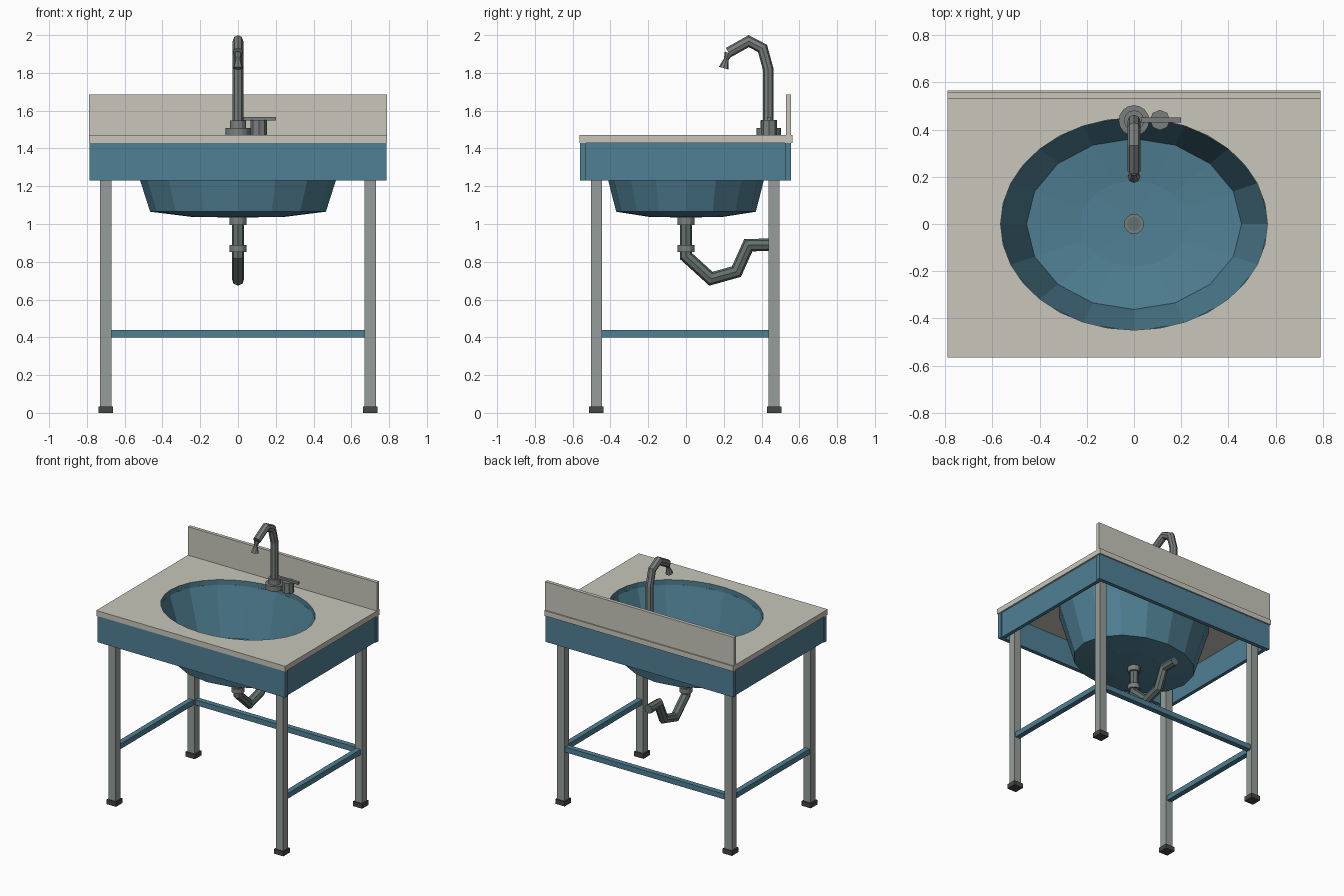
import bpy, bmesh, math
from mathutils import Vector

if "Cube" in bpy.data.objects:
    bpy.data.objects.remove(bpy.data.objects["Cube"])


def material(name, rgb):
    m = bpy.data.materials.new(name)
    m.diffuse_color = (*rgb, 1)
    m.use_nodes = True
    m.node_tree.nodes["Principled BSDF"].inputs["Base Color"].default_value = m.diffuse_color
    return m


STONE = material("pale stone", (0.578, 0.565, 0.497))
BLUE = material("blue enamel", (0.08, 0.216, 0.296))
STEEL = material("leg steel", (0.305, 0.337, 0.319))
CHROME = material("tap metal", (0.195, 0.215, 0.208))
PIPE = material("pipe metal", (0.127, 0.168, 0.155))
RUBBER = material("dark rubber", (0.062, 0.062, 0.057))


def finish(name, bm, *mats):
    bmesh.ops.recalc_face_normals(bm, faces=bm.faces)
    me = bpy.data.meshes.new(name)
    bm.to_mesh(me)
    bm.free()
    for m in mats:
        me.materials.append(m)
    ob = bpy.data.objects.new(name, me)
    bpy.context.collection.objects.link(ob)
    return ob


def box(name, x0, x1, y0, y1, z0, z1, mat):
    bm = bmesh.new()
    bmesh.ops.create_cube(bm, size=1)
    for v in bm.verts:
        v.co = ((x0 + x1) / 2 + v.co.x * (x1 - x0),
                (y0 + y1) / 2 + v.co.y * (y1 - y0),
                (z0 + z1) / 2 + v.co.z * (z1 - z0))
    return finish(name, bm, mat)


def skin(name, rings, mat):
    """Join rings of points into a capped skin."""
    bm = bmesh.new()
    rows = [[bm.verts.new(p) for p in r] for r in rings]
    n = len(rows[0])
    for a, b in zip(rows, rows[1:]):
        for i in range(n):
            j = (i + 1) % n
            bm.faces.new((a[i], a[j], b[j], b[i]))
    bm.faces.new(rows[0])
    bm.faces.new(rows[-1])
    return finish(name, bm, mat)


def lathe(name, profile, mat, x=0, y=0, sides=16, squash=1):
    """Spin (radius, z) points about a vertical axis."""
    angles = [math.tau * i / sides for i in range(sides)]
    return skin(name, [[(x + r * math.cos(a), y + r * squash * math.sin(a), z)
                        for a in angles] for r, z in profile], mat)


def tube(name, path, mat, sides=8):
    """Sweep a circle along (y, z, radius) points in the plane x = 0."""
    pts = [Vector((0, y, z)) for y, z, r in path]
    rings = []
    for k, p in enumerate(pts):
        d1 = (p - pts[k - 1]).normalized() if k else None
        d2 = (pts[k + 1] - p).normalized() if k < len(pts) - 1 else None
        d1, d2 = d1 or d2, d2 or d1
        t = (d1 + d2).normalized()
        n = Vector((0, -t.z, t.y)) / max(t.dot(d1), 0.5)
        r = path[k][2]
        rings.append([p + r * (math.cos(a) * n + math.sin(a) * Vector((1, 0, 0)))
                      for a in (math.tau * i / sides for i in range(sides))])
    return skin(name, rings, mat)


# countertop with an oval opening whose wall is blue
SQ = 0.795
bm = bmesh.new()
rect = [(-.79, -.565), (.79, -.565), (.79, .565), (-.79, .565)]
oval = [(.565 * math.cos(math.tau * i / 32), .565 * SQ * math.sin(math.tau * i / 32))
        for i in range(32)]
edges = []
for loop in (rect, oval):
    vs = [bm.verts.new((x, y, 1.43)) for x, y in loop]
    edges += [bm.edges.new((vs[i - 1], vs[i])) for i in range(len(vs))]
bmesh.ops.triangle_fill(bm, use_beauty=True, use_dissolve=False, edges=edges)
geo = bmesh.ops.extrude_face_region(bm, geom=bm.faces[:], use_keep_orig=True)["geom"]
for v in geo:
    if isinstance(v, bmesh.types.BMVert):
        v.co.z = 1.47
for f in bm.faces:
    c = f.calc_center_median()
    if 1.44 < c.z < 1.46 and math.hypot(c.x, c.y / SQ) < .57:
        f.material_index = 1
finish("countertop", bm, STONE, BLUE)
box("backsplash", -.79, .79, .53, .556, 1.47, 1.685, STONE)

# apron panels
box("front_apron", -.785, .785, -.56, -.53, 1.23, 1.43, BLUE)
box("back_apron", -.785, .785, .525, .555, 1.23, 1.43, BLUE)
for s, side in ((-1, "left"), (1, "right")):
    box(side + "_apron", *sorted((s * .75, s * .777)), -.53, .525, 1.23, 1.43, BLUE)

# basin with inner and outer wall
lathe("basin", [(.03, 1.047), (.23, 1.05), (.455, 1.075), (.572, 1.432),
                (.583, 1.432), (.465, 1.065), (.24, 1.037), (.03, 1.035)],
      BLUE, squash=SQ)

# legs, feet and rails
for s, side in ((-1, "left"), (1, "right")):
    for y, end in ((-.475, "front"), (.467, "back")):
        x = s * .70
        box(f"{end}_{side}_leg", x - .03, x + .03, y - .029, y + .029, .03, 1.43, STEEL)
        box(f"{end}_{side}_foot", x - .039, x + .039, y - .039, y + .039, 0, .035, RUBBER)
    box(side + "_rail", s * .70 - .02, s * .70 + .02, -.447, .44, .40, .44, BLUE)
box("back_rail", -.672, .672, .447, .487, .40, .44, BLUE)

# drain and waste pipe
lathe("drain_ring", [(.042, 1.04), (.042, 1.056), (.03, 1.056), (.03, 1.05)], CHROME)
lathe("drain_plug", [(.03, 1.045), (.03, 1.053)], PIPE)
lathe("drain_nut", [(.045, .995), (.045, 1.04)], CHROME, sides=12)
lathe("pipe_collar", [(.045, .853), (.045, .89)], CHROME, sides=12)
tube("waste_pipe", [(0, 1.0, .033), (0, .83, .033), (.132, .71, .033),
                    (.267, .748, .033), (.33, .888, .033), (.45, .89, .033)], PIPE)

# tap
lathe("tap_base", [(.065, 1.47), (.065, 1.507)], CHROME, y=.438)
lathe("tap_collar", [(.043, 1.5), (.043, 1.547)], CHROME, y=.438, sides=12)
tube("tap_spout", [(.435, 1.5, .028), (.435, 1.82, .028), (.405, 1.93, .028),
                   (.332, 1.968, .028), (.225, 1.908, .028)], CHROME)
tube("tap_nozzle", [(.226, 1.905, .022), (.213, 1.872, .013), (.2, 1.825, .027)], CHROME)
lathe("tap_valve", [(.043, 1.47), (.043, 1.55)], CHROME, x=.11, y=.44, sides=8)
box("tap_handle", .03, .2, .43, .45, 1.548, 1.566, CHROME)
